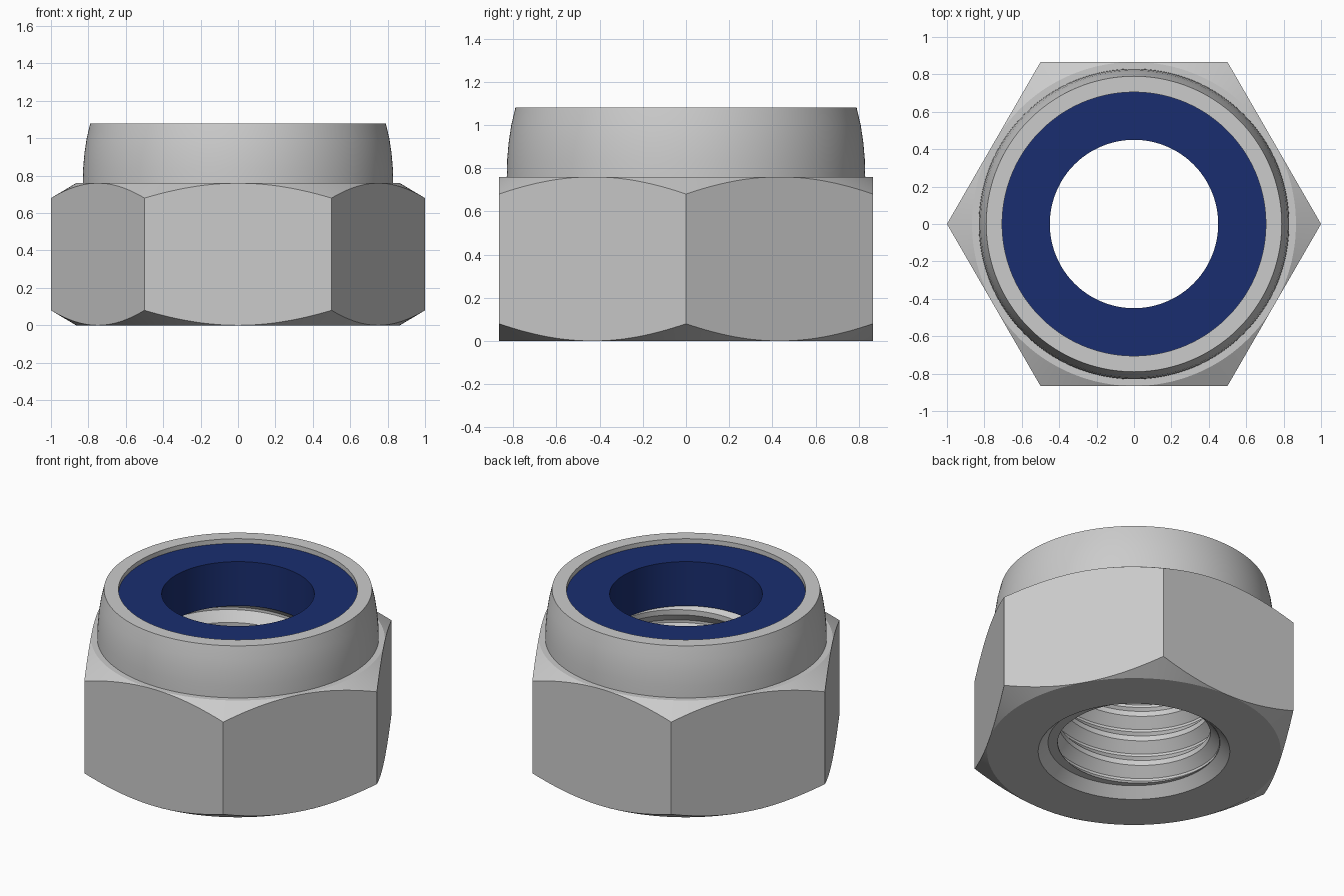
import bpy, bmesh, math

if "Cube" in bpy.data.objects:
    bpy.data.objects.remove(bpy.data.objects["Cube"])

N = 192                      # columns round the axis (multiple of 12)
TAU = 2 * math.pi
PITCH, Z_LOW, Z_TOP = 0.167, 0.06, 0.76
FLAT = math.cos(math.pi / 6)  # across-flats radius
MINOR, MAJOR = 0.45, 0.505
THREAD = [(0, MINOR), (0.2, MINOR), (0.55, MAJOR), (0.65, MAJOR), (1, MINOR)]


def thread_radius(f):
    f %= 1.0
    for (a, ra), (b, rb) in zip(THREAD, THREAD[1:]):
        if f <= b:
            return ra + (rb - ra) * (f - a) / (b - a)
    return MINOR


def sweep(name, column):
    """Spin a closed (r, z) section that may vary with the angle."""
    bm = bmesh.new()
    cols = []
    for i in range(N + 1):
        t = TAU * i / N
        cols.append([bm.verts.new((r * math.cos(t), r * math.sin(t), z))
                     for r, z in column(t)])
    for a, b in zip(cols, cols[1:]):
        for j in range(len(a)):
            k = (j + 1) % len(a)
            bm.faces.new((a[j], b[j], b[k], a[k]))
    bmesh.ops.remove_doubles(bm, verts=bm.verts[:], dist=1e-5)
    bmesh.ops.recalc_face_normals(bm, faces=bm.faces[:])
    me = bpy.data.meshes.new(name)
    bm.to_mesh(me)
    bm.free()
    ob = bpy.data.objects.new(name, me)
    bpy.context.collection.objects.link(ob)
    bpy.ops.object.select_all(action='DESELECT')
    ob.select_set(True)
    bpy.context.view_layer.objects.active = ob
    bpy.ops.object.shade_smooth_by_angle(angle=math.radians(20))
    return ob


def body_section(t):
    # hexagon radius at this angle, corners on the x axis
    r = FLAT / math.cos((t % (math.pi / 3)) - math.pi / 6)
    drop = 0.08 * (r - FLAT) / (1 - FLAT)
    pts = [(0.565, 0), (FLAT, 0), (r, drop), (r, Z_TOP - drop), (FLAT, Z_TOP)]
    # curved collar, rim and insert pocket
    pts += [(0.83, 0.76), (0.828, 0.84), (0.821, 0.92), (0.809, 1.0), (0.79, 1.08),
            (0.705, 1.08), (0.705, 0.76)]
    # helical thread from the pocket floor down, clipped at both ends
    turn = t / TAU
    for k in range(5, -2, -1):
        for f, _ in reversed(THREAD[:-1]):
            z = Z_LOW + PITCH * (k + turn + f)
            z = min(max(z, Z_LOW), Z_TOP)
            pts.append((thread_radius((z - Z_LOW) / PITCH - turn), z))
    # entry countersink
    pts.append((MAJOR + 0.002, Z_LOW))
    return pts


sweep("nut_body", body_section)

# Blue locking insert
insert = sweep("locking_insert", lambda t: [(0.45, 0.762), (0.705, 0.762),
                                            (0.705, 1.05), (0.45, 1.05)])
blue = bpy.data.materials.new("insert_blue")
blue.diffuse_color = (0.01, 0.027, 0.16, 1)
blue.use_nodes = True
blue.node_tree.nodes["Principled BSDF"].inputs["Base Color"].default_value = blue.diffuse_color
insert.data.materials.append(blue)
